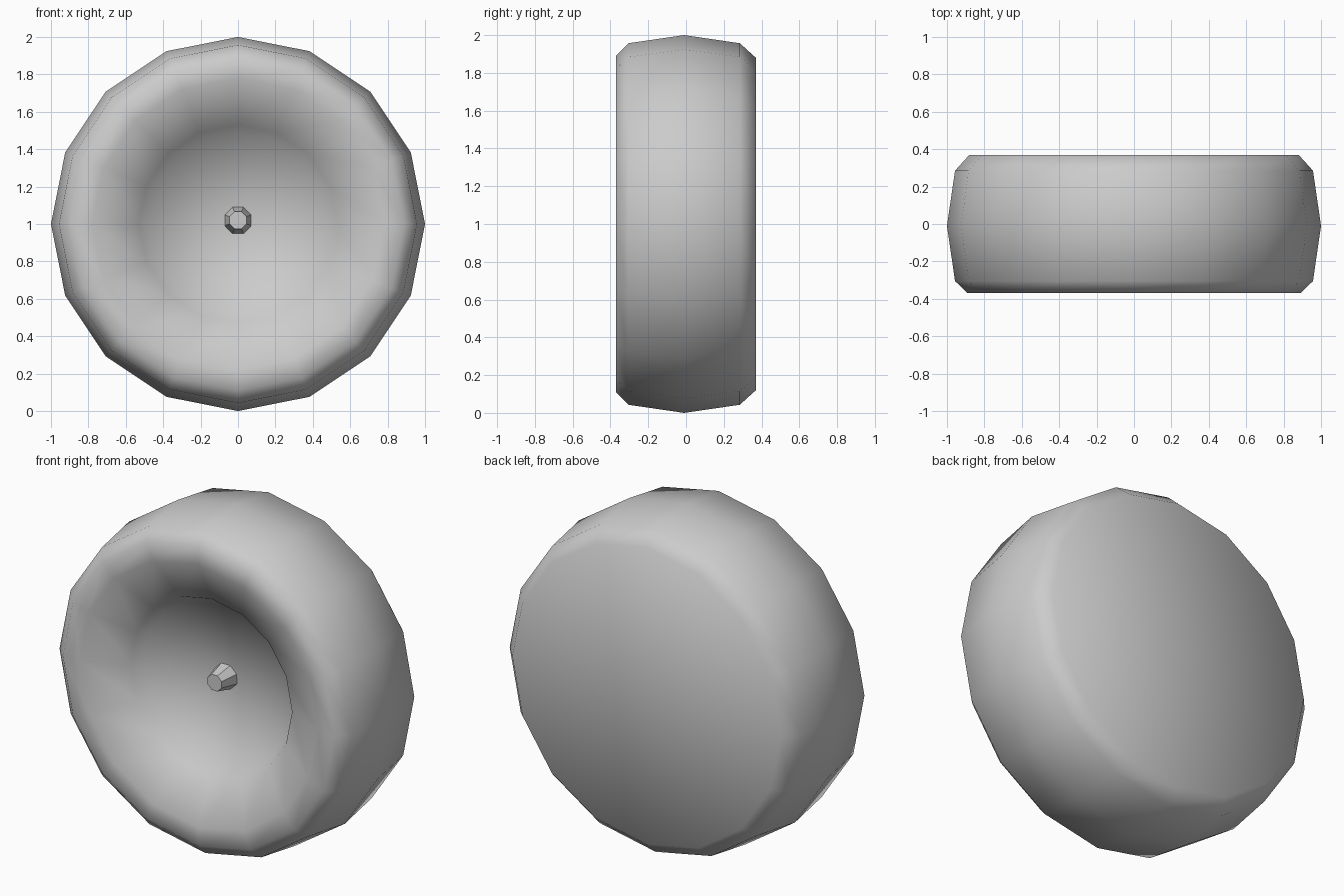
import bpy, bmesh, math
from mathutils import Matrix

if "Cube" in bpy.data.objects:
    bpy.data.objects.remove(bpy.data.objects["Cube"], do_unlink=True)

grey = bpy.data.materials.new("plain_grey")
grey.use_nodes = True
colour = (0.6, 0.6, 0.6, 1)
grey.diffuse_color = colour
grey.node_tree.nodes["Principled BSDF"].inputs["Base Color"].default_value = colour


def lathe(name, profile, sides, centre_z, turn=0.0):
    """Spin (y, radius) points around the y axis; radius 0 makes a pole."""
    bm = bmesh.new()
    rings = []
    for y, r in profile:
        count = sides if r > 0 else 1
        ring = []
        for i in range(count):
            a = turn + 2 * math.pi * i / sides
            ring.append(bm.verts.new((r * math.cos(a), y, r * math.sin(a))))
        rings.append(ring)
    for a, b in zip(rings, rings[1:]):
        for i in range(sides):
            j = (i + 1) % sides
            if len(a) == 1:
                bm.faces.new((a[0], b[i], b[j]))
            elif len(b) == 1:
                bm.faces.new((a[i], b[0], a[j]))
            else:
                bm.faces.new((a[i], b[i], b[j], a[j]))
    bmesh.ops.recalc_face_normals(bm, faces=bm.faces)
    bmesh.ops.transform(bm, matrix=Matrix.Translation((0, 0, centre_z)), verts=bm.verts)
    mesh = bpy.data.meshes.new(name)
    bm.to_mesh(mesh)
    bm.free()
    mesh.materials.append(grey)
    obj = bpy.data.objects.new(name, mesh)
    bpy.context.collection.objects.link(obj)
    return obj


# Tyre with rounded tread, flat back and dished front
wheel = lathe("wheel", [
    (0.37, 0), (0.37, 0.88), (0.285, 0.957), (-0.01, 1.0), (-0.305, 0.957),
    (-0.37, 0.89), (-0.37, 0.78), (-0.25, 0.53), (-0.18, 0.49), (-0.1, 0),
], 16, 1.0)
wheel.data.shade_smooth()

# Tapered eight-sided axle cap
lathe("axle_cap", [(-0.22, 0), (-0.22, 0.05), (-0.11, 0.077), (-0.06, 0.077), (-0.06, 0)],
      8, 1.02, math.pi / 8)
